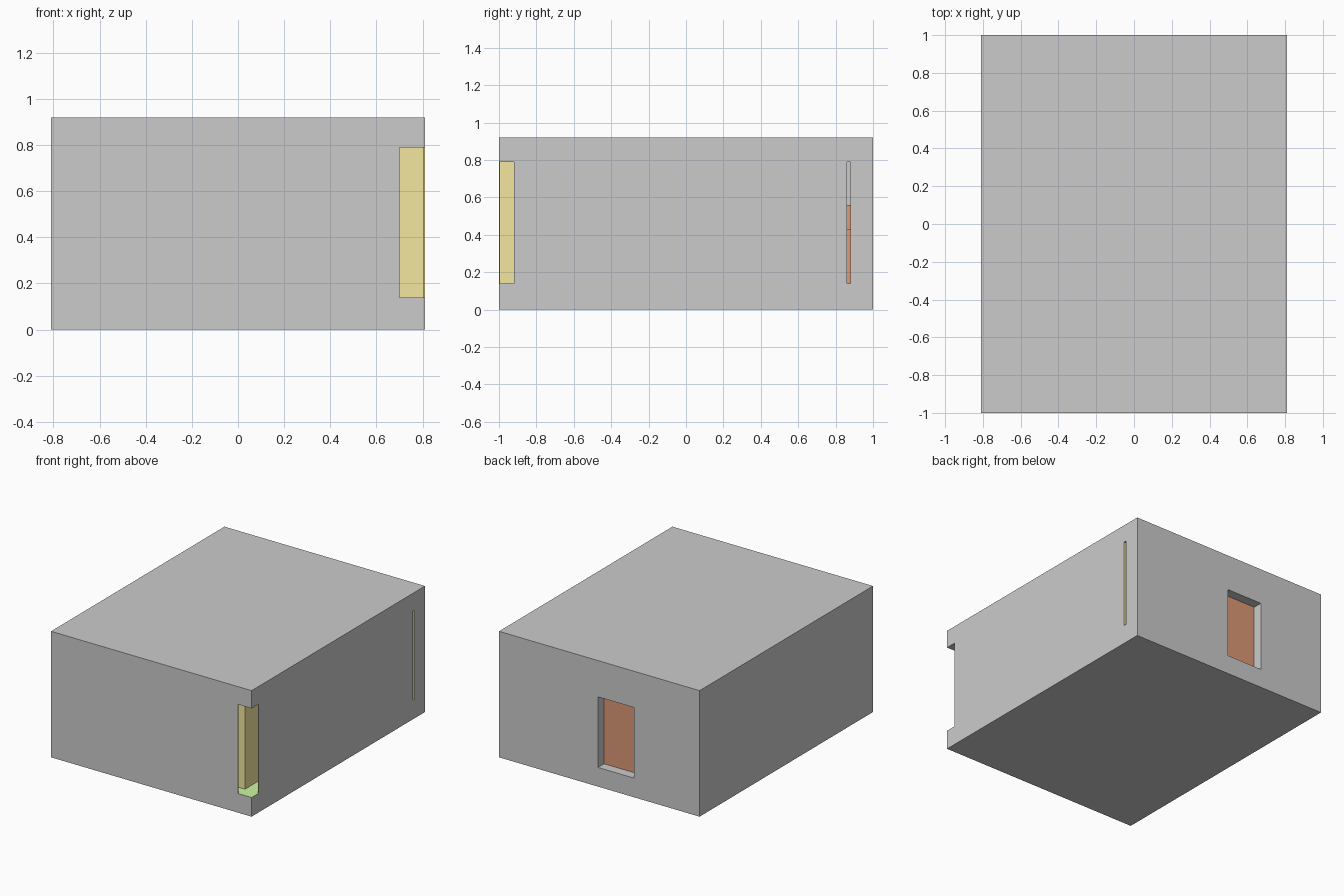
import bpy

if "Cube" in bpy.data.objects:
    bpy.data.objects.remove(bpy.data.objects["Cube"])

X, Y, H = 0.81, 1.0, 0.92      # half width, half depth, height
Z0, Z1 = 0.14, 0.79            # passage floor and ceiling
SKIN = 0.006


def material(name, rgb):
    m = bpy.data.materials.new(name)
    m.diffuse_color = (*rgb, 1)
    m.use_nodes = True
    m.node_tree.nodes["Principled BSDF"].inputs["Base Color"].default_value = m.diffuse_color
    return m


grey = material("plain_grey", (0.8, 0.8, 0.8))
yellow = material("wall_yellow", (0.9, 0.8, 0.35))
green = material("floor_green", (0.6, 0.92, 0.36))
orange = material("door_orange", (0.72, 0.32, 0.18))


def box(name, x0, x1, y0, y1, z0, z1):
    bpy.ops.mesh.primitive_cube_add(
        size=1, location=((x0 + x1) / 2, (y0 + y1) / 2, (z0 + z1) / 2))
    ob = bpy.context.object
    ob.name = name
    ob.scale = (x1 - x0, y1 - y0, z1 - z0)
    bpy.ops.object.transform_apply(location=True, rotation=True, scale=True)
    return ob


def cut(target, *bounds):
    cutter = box("cutter", *bounds)
    cutter.hide_render = True
    mod = target.modifiers.new("cut", "BOOLEAN")
    mod.operation = "DIFFERENCE"
    mod.solver = "EXACT"
    mod.object = cutter
    bpy.context.view_layer.objects.active = target
    bpy.ops.object.modifier_apply(modifier=mod.name)
    bpy.data.objects.remove(cutter, do_unlink=True)


building = box("building_shell", -X, X, -Y, Y, 0, H)

# corner opening, with the two passages that lead away from it
cut(building, 0.70, X + 0.1, -Y - 0.1, -0.92, Z0, Z1)
cut(building, 0.70, X - SKIN, -0.95, 0.80, Z0, Z1)
cut(building, -0.70, 0.75, -Y + SKIN, -0.92, Z0, Z1)
# narrow slot in the right wall
cut(building, -0.70, X + 0.1, 0.86, 0.88, Z0, Z1)
# door recess in the back wall
cut(building, -0.28, 0.01, 0.93, Y + 0.1, Z0, 0.655)

# colours of the cut faces
for m in (grey, yellow, green, orange):
    building.data.materials.append(m)
for p in building.data.polygons:
    c, n = p.center, p.normal
    inside = (abs(c.x) < X - 0.001 and abs(c.y) < Y - 0.001
              and 0.001 < c.z < H - 0.001)
    p.material_index = 0
    if not inside:
        continue
    if c.y > 0.9:
        p.material_index = 3 if n.y > 0.5 else 0
    elif n.z > 0.5:
        p.material_index = 2
    elif abs(n.z) < 0.5 and not (c.y > 0.85 and n.x > 0.5):
        p.material_index = 1

# stepped blocks seen at the end of the slot
for name, x1, z0, z1 in (("lower_step", -0.2, Z0, 0.43),
                         ("upper_step", -0.3, 0.43, 0.56)):
    step = box(name, -0.70, x1, 0.86, 0.88, z0, z1)
    step.data.materials.append(orange)
